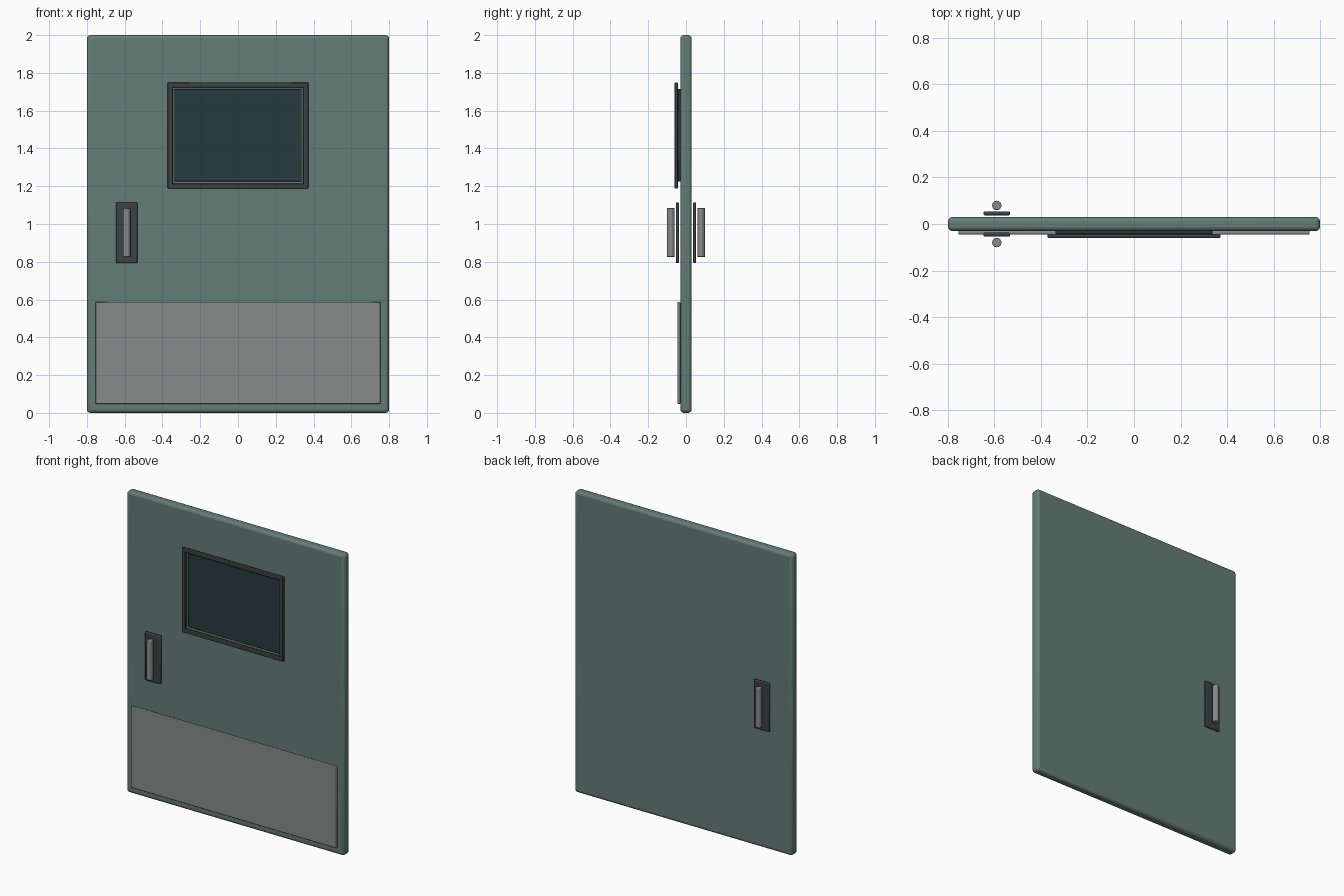
import bpy
import math

if "Cube" in bpy.data.objects:
    bpy.data.objects.remove(bpy.data.objects["Cube"])


def material(name, rgb):
    m = bpy.data.materials.new(name)
    m.diffuse_color = (*rgb, 1.0)
    m.use_nodes = True
    m.node_tree.nodes["Principled BSDF"].inputs["Base Color"].default_value = m.diffuse_color
    return m


GREEN = material("green_paint", (0.13, 0.205, 0.18))
DARK = material("dark_metal", (0.045, 0.052, 0.052))
GLASS = material("dark_glass", (0.02, 0.042, 0.048))
STEEL = material("steel", (0.24, 0.26, 0.255))


def finish(ob, name, mat, bevel, segments):
    ob.name = name
    ob.data.materials.append(mat)
    if bevel:
        mod = ob.modifiers.new("bevel", 'BEVEL')
        mod.width = bevel
        mod.segments = segments
        mod.limit_method = 'ANGLE'
        mod.angle_limit = math.radians(40)
    bpy.ops.object.shade_smooth_by_angle(angle=math.radians(30))
    return ob


def box(name, x, y, z, mat, bevel=0.0, segments=2):
    """Box given by its (min, max) range on each axis."""
    spans = (x, y, z)
    bpy.ops.mesh.primitive_cube_add(size=1, location=[(a + b) / 2 for a, b in spans])
    ob = bpy.context.object
    ob.scale = [abs(b - a) for a, b in spans]
    bpy.ops.object.transform_apply(location=False, rotation=False, scale=True)
    return finish(ob, name, mat, bevel, segments)


# Door slab with rounded edges
box("door_panel", (-0.8, 0.8), (-0.03, 0.03), (0, 2), GREEN, 0.018, 3)

# Window pane, with a raised frame of four bars
box("window_glass", (-0.337, 0.337), (-0.043, -0.028), (1.225, 1.715), GLASS, 0.002, 1)
FRAME_Y = (-0.06, -0.043)
for side, s in (("left", -1), ("right", 1)):
    box(f"window_frame_{side}", (min(s * 0.345, s * 0.372), max(s * 0.345, s * 0.372)),
        FRAME_Y, (1.188, 1.75), DARK, 0.004)
for side, z in (("bottom", (1.188, 1.215)), ("top", (1.723, 1.75))):
    box(f"window_frame_{side}", (-0.372, 0.372), FRAME_Y, z, DARK, 0.004)

# Kick plate along the bottom of the front
box("kick_plate", (-0.755, 0.755), (-0.046, -0.03), (0.048, 0.588), STEEL, 0.004)

# Handle backing plate and upright bar on both faces
for side, s in (("front", -1), ("back", 1)):
    box(f"handle_plate_{side}", (-0.647, -0.533), sorted((s * 0.037, s * 0.054)),
        (0.793, 1.115), DARK, 0.006)
    bpy.ops.mesh.primitive_cylinder_add(vertices=32, radius=0.02, depth=0.26,
                                        location=(-0.59, s * 0.08, 0.955))
    finish(bpy.context.object, f"handle_bar_{side}", STEEL, 0.003, 2)
